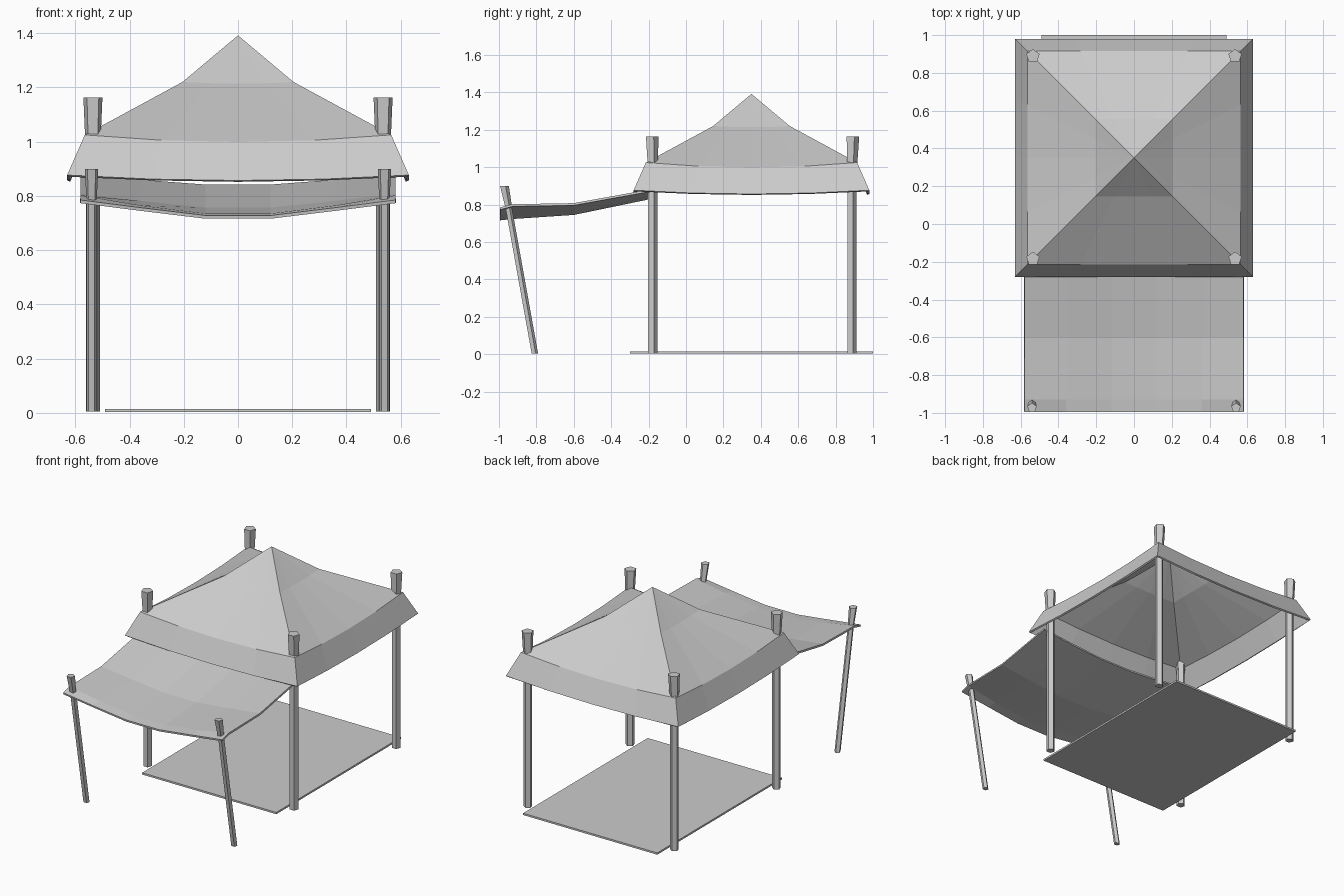
import bpy, math
from mathutils import Vector

if "Cube" in bpy.data.objects:
    bpy.data.objects.remove(bpy.data.objects["Cube"])


def make(name, verts, faces, thickness=0):
    me = bpy.data.meshes.new(name)
    me.from_pydata(verts, [], faces)
    me.update()
    ob = bpy.data.objects.new(name, me)
    bpy.context.collection.objects.link(ob)
    if thickness:
        m = ob.modifiers.new("cloth_thickness", 'SOLIDIFY')
        m.thickness = thickness
        m.offset = -1
    return ob


def post(name, rings, turn=0.0, sides=5):
    """Loft of flat pentagons; rings = (x, y, z, radius)."""
    verts, faces = [], []
    for x, y, z, r in rings:
        for i in range(sides):
            a = turn + 2 * math.pi * i / sides
            verts.append((x + r * math.cos(a), y + r * math.sin(a), z))
    for k in range(len(rings) - 1):
        for i in range(sides):
            j = (i + 1) % sides
            faces.append((k * sides + i, k * sides + j, (k + 1) * sides + j, (k + 1) * sides + i))
    faces.append(tuple(reversed(range(sides))))
    faces.append(tuple(range((len(rings) - 1) * sides, len(rings) * sides)))
    return make(name, verts, faces)


# Main canopy: square rings (half size, corner height, mid-side sag) below an apex
CY, N = 0.35, 4
rings = [(0.205, 1.22, 0.006), (0.565, 1.025, 0.026), (0.63, 0.877, 0.02)]
verts, faces = [(0, CY, 1.392)], []
corners = [(-1, -1), (1, -1), (1, 1), (-1, 1)]
for half, z, sag in rings:
    for s in range(4):
        a, b = Vector(corners[s]), Vector(corners[(s + 1) % 4])
        for i in range(N):
            t = i / N
            p = a.lerp(b, t) * half
            verts.append((p.x, CY + p.y, z - sag * 4 * t * (1 - t)))
R = 4 * N
for i in range(R):
    j = (i + 1) % R
    faces.append((0, 1 + i, 1 + j))
    for k in range(len(rings) - 1):
        u, l = 1 + k * R, 1 + (k + 1) * R
        faces.append((u + i, l + i, l + j, u + j))
make("main_canopy", verts, faces, 0.012)

# Front awning: sagging cloth, rows = (y, edge z, quarter z, middle z)
rows = [(-0.995, 0.785, 0.757, 0.728), (-0.93, 0.802, 0.765, 0.735),
        (-0.6, 0.808, 0.782, 0.757), (-0.19, 0.882, 0.86, 0.842)]
xs = [-0.58, -0.36, -0.12, 0.12, 0.36, 0.58]
verts, faces = [], []
for y, e, q, m in rows:
    verts += [(x, y, z) for x, z in zip(xs, (e, q, m, m, q, e))]
for r in range(len(rows) - 1):
    for c in range(5):
        a = r * 6 + c
        faces.append((a, a + 1, a + 7, a + 6))
make("front_awning", verts, faces, 0.012)

# Posts with flared tips
for side, sx in (("left", -1), ("right", 1)):
    for end, y, sy in (("front", -0.18, -1), ("back", 0.885, 1)):
        x = sx * 0.535
        post(f"{end}_{side}_post", [(x, y, 0.005, 0.027), (x, y, 1.0, 0.027)], math.pi / 2)
        post(f"{end}_{side}_post_tip",
             [(x, y, 0.99, 0.029), (x, y + sy * 0.004, 1.163, 0.037)], math.pi / 2)
    x = sx * 0.54
    post(f"awning_{side}_post", [(x, -0.81, 0.005, 0.019), (x, -0.95, 0.785, 0.019)], math.pi / 2)
    post(f"awning_{side}_post_tip",
         [(x, -0.95, 0.785, 0.02), (x, -0.973, 0.90, 0.026)], math.pi / 2)

# Ground mat
bpy.ops.mesh.primitive_cube_add(size=1, location=(0, 0.35, 0.009))
mat = bpy.context.object
mat.name = "ground_mat"
mat.scale = (0.98, 1.3, 0.012)
